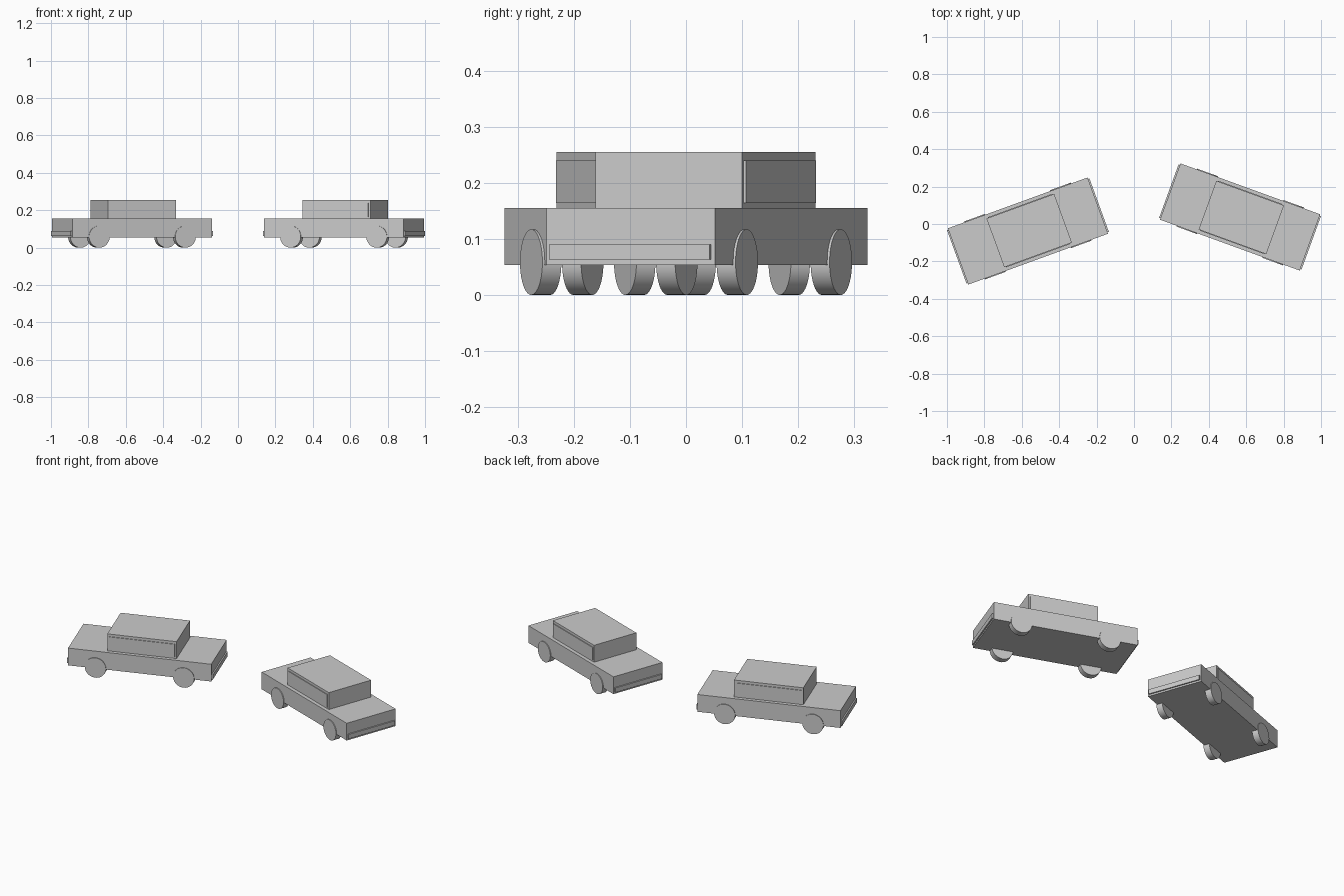
import bpy, math
from mathutils import Matrix, Vector

if "Cube" in bpy.data.objects:
    bpy.data.objects.remove(bpy.data.objects["Cube"])

# One flat colour for everything
grey = bpy.data.materials.new("plain grey")
grey.diffuse_color = (0.6, 0.6, 0.6, 1)
grey.use_nodes = True
grey.node_tree.nodes["Principled BSDF"].inputs["Base Color"].default_value = grey.diffuse_color


def finish(ob, name, car):
    ob.name = name
    ob.data.materials.append(grey)
    ob.data.transform(car)


def box(name, car, x, y, z):
    """Box from (min, max) pairs in the car's own frame."""
    bpy.ops.mesh.primitive_cube_add(size=1)
    ob = bpy.context.object
    size = [b - a for a, b in (x, y, z)]
    mid = Vector([(a + b) / 2 for a, b in (x, y, z)])
    ob.data.transform(Matrix.Translation(mid) @ Matrix.Diagonal((*size, 1)))
    finish(ob, name, car)


def wheel(name, car, x, side):
    r, depth, outer = 0.0585, 0.036, 0.1645
    bpy.ops.mesh.primitive_cylinder_add(vertices=40, radius=r, depth=depth)
    ob = bpy.context.object
    ob.data.transform(Matrix.Translation((x, side * (outer - depth / 2), r))
                      @ Matrix.Rotation(math.pi / 2, 4, 'X'))
    finish(ob, name, car)
    bpy.ops.object.shade_smooth_by_angle(angle=math.radians(30))


def build_car(label, centre, angle):
    car = Matrix.Translation((*centre, 0)) @ Matrix.Rotation(math.radians(angle), 4, 'Z')
    hl, hw = 0.3975, 0.16      # body half length and width
    cx, cl, cw = 0.007, 0.1925, 0.1385  # cabin offset, half length, half width
    box(label + "_body", car, (-hl, hl), (-hw, hw), (0.053, 0.155))
    box(label + "_cabin", car, (cx - cl, cx + cl), (-cw, cw), (0.155, 0.255))
    for s in (-1, 1):
        # bumper plates at both ends, window plates on both long sides
        box(label + "_bumper", car, sorted((s * (hl - 0.002), s * (hl + 0.0075))),
            (-0.152, 0.152), (0.063, 0.09))
        box(label + "_side_window", car, (cx - cl + 0.01, cx + cl - 0.01),
            sorted((s * (cw - 0.002), s * (cw + 0.004))), (0.164, 0.24))
        for x in (-0.245, 0.245):
            wheel(label + "_wheel", car, x, s)


build_car("left_car", (-0.567, -0.0375), 20)
build_car("right_car", (0.567, 0.0375), -20)
